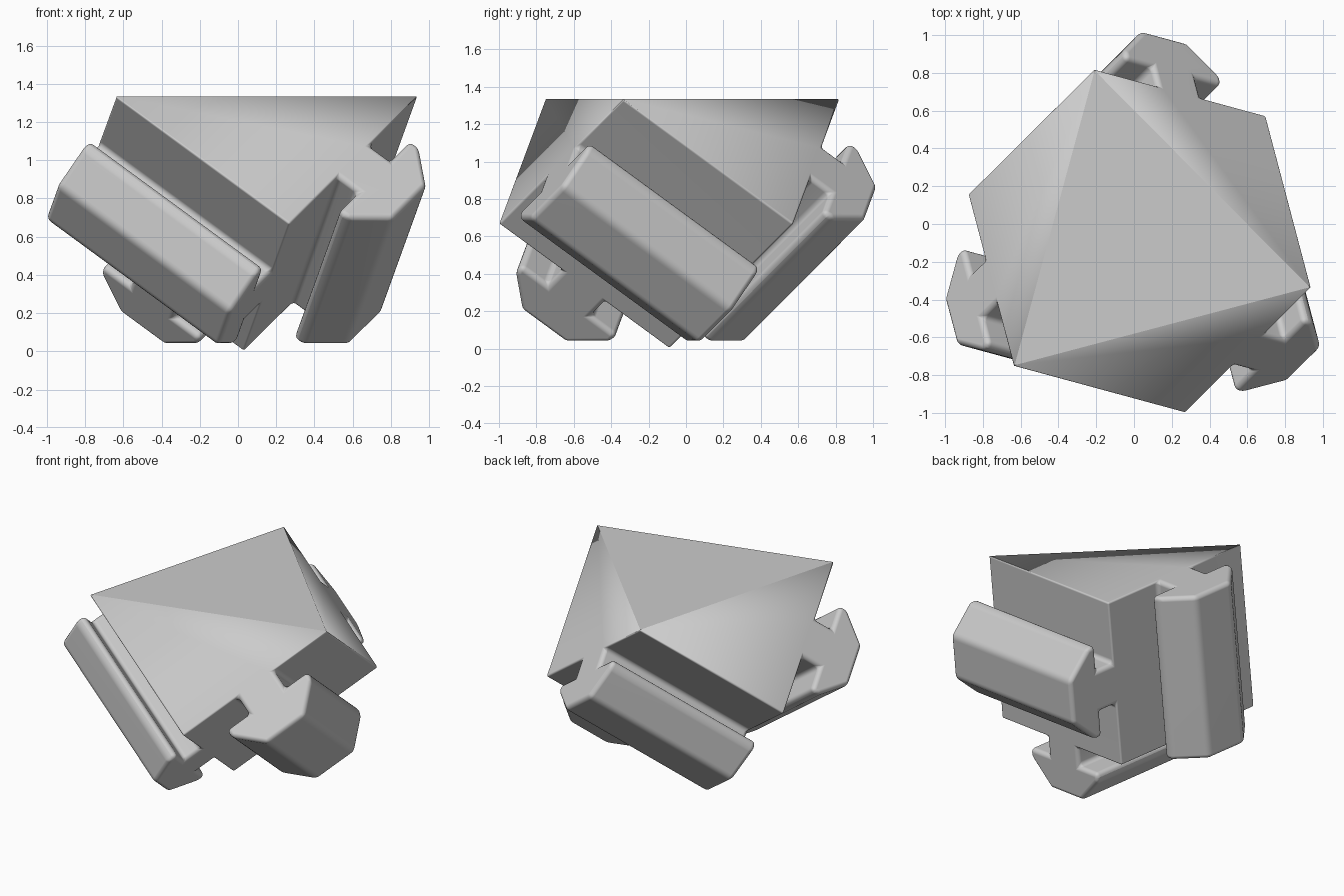
import bpy, bmesh, math
from mathutils import Vector, Matrix

if "Cube" in bpy.data.objects:
    bpy.data.objects.remove(bpy.data.objects["Cube"], do_unlink=True)

SIDE = 1.155
EPS = 1e-4
# Half of the mushroom profile: (offset from the middle, distance out of the face)
HALF = [(0.125, -0.1), (0.125, 0.12), (0.28, 0.12), (0.28, 0.172), (0.13, 0.326)]
PROFILE = HALF + [(-w, d) for w, d in reversed(HALF)]


def make_object(name, bm):
    bmesh.ops.recalc_face_normals(bm, faces=bm.faces)
    mesh = bpy.data.meshes.new(name)
    bm.to_mesh(mesh)
    bm.free()
    obj = bpy.data.objects.new(name, mesh)
    bpy.context.collection.objects.link(obj)
    return obj


def make_rail(axis):
    """Rail along one cube edge direction, standing out of the adjoining face."""
    bm = bmesh.new()
    ring = []
    for w, d in PROFILE:
        co = Vector((0, 0, 0))
        co[(axis + 1) % 3] = (0.5 + w) * SIDE
        co[(axis + 2) % 3] = -d * SIDE
        ring.append(bm.verts.new(co))
    cap = bm.faces.new(ring)
    grown = bmesh.ops.extrude_face_region(bm, geom=[cap], use_keep_orig=True)
    step = Vector((0, 0, 0))
    step[axis] = SIDE
    bmesh.ops.translate(bm, vec=step, verts=[v for v in grown["geom"] if isinstance(v, bmesh.types.BMVert)])
    return make_object("rail", bm)


# Cube with its far corner sliced off
bm = bmesh.new()
bmesh.ops.create_cube(bm, size=SIDE, matrix=Matrix.Translation((SIDE / 2,) * 3))
bmesh.ops.bisect_plane(bm, geom=bm.verts[:] + bm.edges[:] + bm.faces[:], dist=EPS,
                       plane_co=(SIDE, SIDE, 0), plane_no=(1, 1, 1), clear_outer=True)
bmesh.ops.holes_fill(bm, edges=[e for e in bm.edges if e.is_boundary])
block = make_object("corner_block", bm)

# Join the three rails to the cube
rails = [make_rail(i) for i in range(3)]
for rail in rails:
    rail.hide_render = True
    mod = block.modifiers.new("join_rail", 'BOOLEAN')
    mod.operation = 'UNION'
    mod.solver = 'EXACT'
    mod.object = rail
bpy.context.view_layer.update()
joined = bpy.data.meshes.new_from_object(block.evaluated_get(bpy.context.evaluated_depsgraph_get()))
block.modifiers.clear()
block.data = joined
for rail in rails:
    bpy.data.objects.remove(rail, do_unlink=True)

# Choose edge rounding: full on rails, slight on cube edges, none on the slice
bm = bmesh.new()
bm.from_mesh(joined)
bmesh.ops.remove_doubles(bm, verts=bm.verts, dist=EPS)
bmesh.ops.dissolve_limit(bm, angle_limit=math.radians(1), verts=bm.verts, edges=bm.edges)
weight = bm.edges.layers.float.new("bevel_weight_edge")
for e in bm.edges:
    mid = (e.verts[0].co + e.verts[1].co) / 2
    on_cube = sum(abs(c) < EPS or abs(c - SIDE) < EPS for c in mid) >= 2
    on_slice = all(abs(sum(v.co) - 2 * SIDE) < 10 * EPS for v in e.verts)
    e[weight] = 0.0 if on_slice else 0.4 if on_cube else 1.0
    e.smooth = not on_slice
for f in bm.faces:
    f.smooth = True

# Stand the cube on its corner
up = SIDE / math.sqrt(3)
out = SIDE * math.sqrt(2 / 3)
cols = []
for i in range(3):
    ang = math.radians(-75.2 + 120 * i)
    cols.append(Vector((out * math.cos(ang), out * math.sin(ang), up)) / SIDE)
stand = Matrix(cols).transposed().to_4x4()
bm.transform(Matrix.Translation((0.03, -0.09, 0)) @ stand)
bm.to_mesh(joined)
bm.free()

bevel = block.modifiers.new("rounding", 'BEVEL')
bevel.limit_method = 'WEIGHT'
bevel.width = 0.034
bevel.segments = 4
normals = block.modifiers.new("normals", 'WEIGHTED_NORMAL')
normals.keep_sharp = True

# Single grey material
mat = bpy.data.materials.new("light_grey")
mat.use_nodes = True
grey = (0.6, 0.6, 0.6, 1)
mat.diffuse_color = grey
mat.node_tree.nodes["Principled BSDF"].inputs["Base Color"].default_value = grey
joined.materials.clear()
joined.materials.append(mat)
